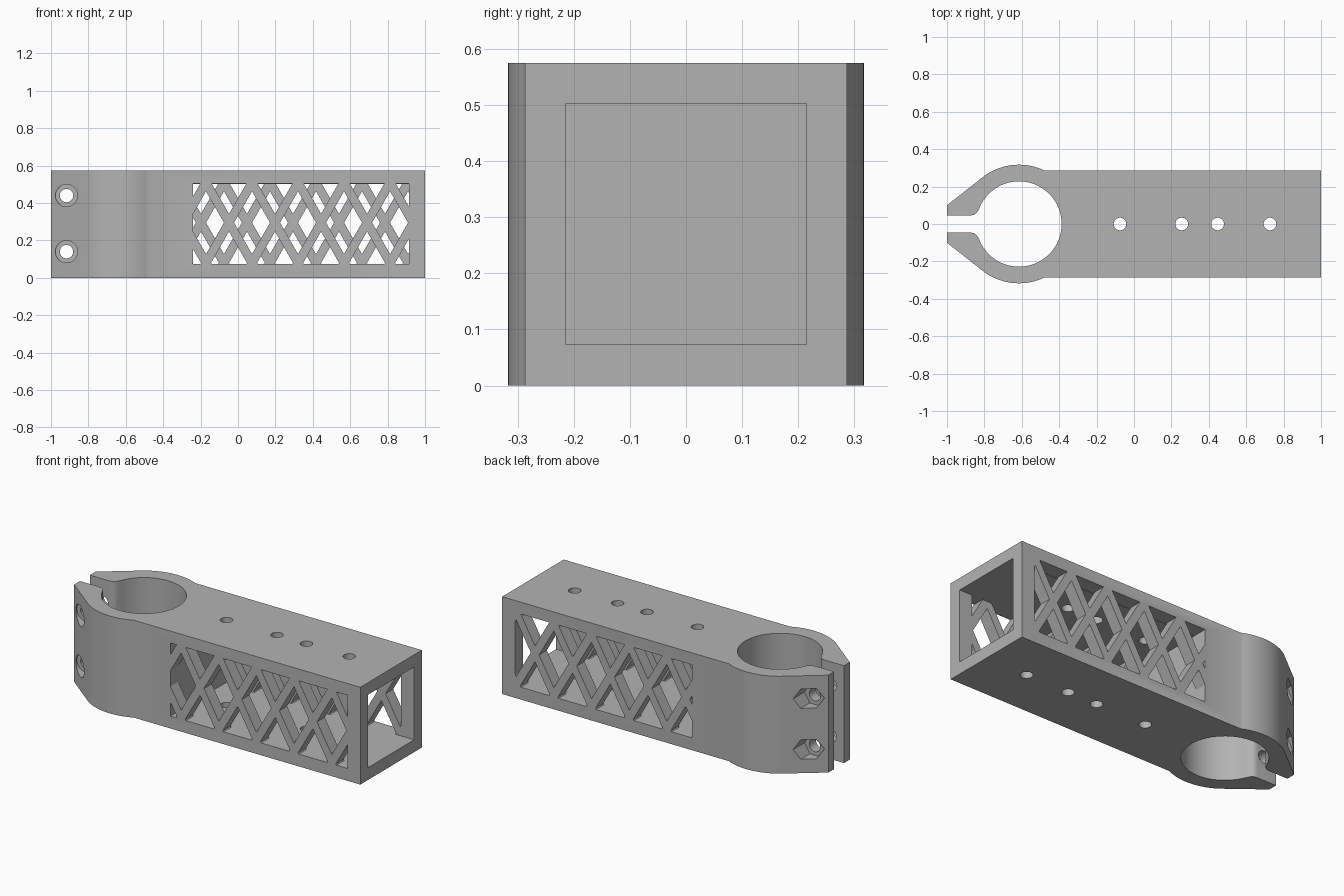
import bpy, bmesh, math
from mathutils import Vector

if "Cube" in bpy.data.objects:
    bpy.data.objects.remove(bpy.data.objects["Cube"])

H = 0.575            # body height
HALF = 0.287         # half width of the arm
CX = -0.615          # clamp centre
R_OUT, R_IN = 0.317, 0.228
WIN = (-0.24, 0.915, 0.073, 0.505)   # lattice window x0, x1, z0, z1

grey = bpy.data.materials.new("plain grey")
grey.use_nodes = True
grey.diffuse_color = (0.45, 0.45, 0.45, 1)
grey.node_tree.nodes["Principled BSDF"].inputs["Base Color"].default_value = (0.45, 0.45, 0.45, 1)


def make_object(name, bm):
    bmesh.ops.recalc_face_normals(bm, faces=bm.faces)
    mesh = bpy.data.meshes.new(name)
    bm.to_mesh(mesh)
    bm.free()
    mesh.materials.append(grey)
    obj = bpy.data.objects.new(name, mesh)
    bpy.context.collection.objects.link(obj)
    return obj


def extrude_all(bm, offset):
    new = bmesh.ops.extrude_face_region(bm, geom=bm.faces[:])["geom"]
    verts = [v for v in new if isinstance(v, bmesh.types.BMVert)]
    bmesh.ops.translate(bm, verts=verts, vec=offset)


def prism(name, points, offset):
    bm = bmesh.new()
    bm.faces.new([bm.verts.new(p) for p in points])
    extrude_all(bm, offset)
    return make_object(name, bm)


def arc(cx, cy, r, a0, a1, n):
    steps = [math.radians(a0 + (a1 - a0) * i / n) for i in range(n + 1)]
    return [(cx + r * math.cos(a), cy + r * math.sin(a)) for a in steps]


def box(name, x0, x1, y0, y1, z0, z1):
    return prism(name, [(x0, y0, z0), (x1, y0, z0), (x1, y1, z0), (x0, y1, z0)], (0, 0, z1 - z0))


def cut(target, cutter):
    cutter.hide_render = True
    mod = target.modifiers.new("cut", "BOOLEAN")
    mod.operation = "DIFFERENCE"
    mod.solver = "EXACT"
    mod.object = cutter
    with bpy.context.temp_override(object=target, active_object=target):
        bpy.ops.object.modifier_apply(modifier=mod.name)
    bpy.data.objects.remove(cutter)


def lattice_cutter(name, node_x, y0, y1):
    """Window sheet split along the diagonal bars; only the openings are kept."""
    pitch, half_bar, lean, node_z = 0.246, 0.027, 0.572, 0.295
    x0, x1, z0, z1 = WIN
    bm = bmesh.new()
    bm.faces.new([bm.verts.new((x, y0, z)) for x, z in ((x0, z0), (x1, z0), (x1, z1), (x0, z1))])
    for s in (-lean, lean):
        for k in range(-8, 9):
            for side in (-half_bar, half_bar):
                bmesh.ops.bisect_plane(
                    bm, geom=bm.verts[:] + bm.edges[:] + bm.faces[:], dist=1e-5,
                    plane_co=(node_x + k * pitch + side, y0, node_z), plane_no=(1, 0, -s))

    def in_bar(p):
        for s in (-lean, lean):
            u = (p.x - s * (p.z - node_z) - node_x) / pitch
            if abs(u - round(u)) * pitch < half_bar:
                return True
        return False

    solid = [f for f in bm.faces
             if in_bar(f.calc_center_median()) or f.calc_area() < 1e-4]
    bmesh.ops.delete(bm, geom=solid, context="FACES")
    extrude_all(bm, Vector((0, y1 - y0, 0)))
    return make_object(name, bm)


# Outline: one half from the slot round the bore, then mirrored
tangent = 125
join = math.degrees(math.asin(HALF / R_OUT))
outer = [(1, HALF)] + arc(CX, 0, R_OUT, join, tangent, 24) + [(-1, 0.1)]
bore_end = 180 - math.degrees(math.asin(0.08 / R_IN))
inner = [(-1, 0.046)] + arc(-0.873, 0.09, 0.044, -90, -18, 6)
inner += arc(CX, 0, R_IN, bore_end, 0, 40)
half = outer + inner
upper_bore = inner[::-1]
outline = outer + inner
outline += [(x, -y) for x, y in upper_bore[1:]] + [(x, -y) for x, y in outer[::-1]]
body = prism("clamp_arm", [(x, y, 0) for x, y in outline], (0, 0, H))

# Hollow square tube, open at the far end
cut(body, box("tube_cavity", WIN[0], 1.1, -0.215, 0.215, 0.073, 0.503))

# Lattice side walls
cut(body, lattice_cutter("front_lattice", -0.048, -0.4, -0.2))
cut(body, lattice_cutter("back_lattice", 0.048, 0.2, 0.4))

# Vertical holes through the top and bottom walls
for x in (-0.075, 0.255, 0.447, 0.727):
    ring = [(px, py, -0.1) for px, py in arc(x, 0, 0.034, 0, 345, 23)]
    cut(body, prism("vertical_hole", ring, (0, 0, 0.8)))

# Clamp bolts: through hole, round head recess in front, hex nut recess behind
for z in (0.14, 0.44):
    for r, n, y0, y1 in ((0.036, 24, -0.4, 0.4), (0.059, 32, -0.4, -0.108), (0.066, 6, 0.108, 0.4)):
        ring = arc(-0.917, z, r, 0, 360 - 360 / n, n - 1)
        cut(body, prism("bolt_recess", [(px, y0, pz) for px, pz in ring], (0, y1 - y0, 0)))

# Smooth curved walls, keep edges sharp
bpy.ops.object.select_all(action="DESELECT")
body.select_set(True)
bpy.context.view_layer.objects.active = body
bpy.ops.object.shade_smooth_by_angle(angle=math.radians(25))
